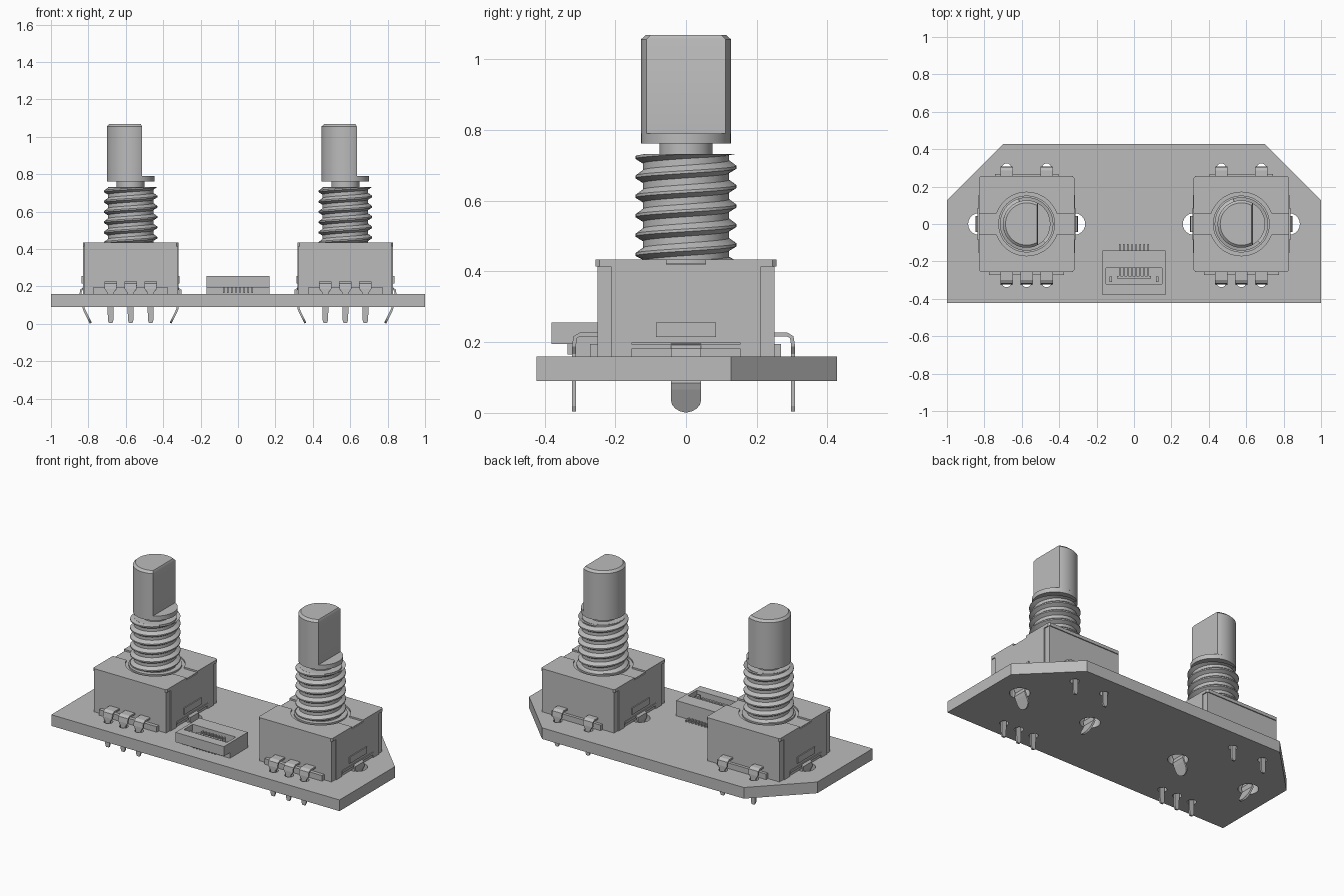
import bpy, bmesh, math
from mathutils import Vector

if "Cube" in bpy.data.objects:
    bpy.data.objects.remove(bpy.data.objects["Cube"], do_unlink=True)

grey = bpy.data.materials.new("plain_grey")
grey.use_nodes = True
COLOUR = (0.5, 0.5, 0.5, 1)
grey.diffuse_color = COLOUR
grey.node_tree.nodes["Principled BSDF"].inputs["Base Color"].default_value = COLOUR


def finish(name, bm, smooth=False):
    bmesh.ops.remove_doubles(bm, verts=bm.verts, dist=1e-5)
    bmesh.ops.recalc_face_normals(bm, faces=bm.faces)
    mesh = bpy.data.meshes.new(name)
    bm.to_mesh(mesh)
    bm.free()
    mesh.materials.append(grey)
    ob = bpy.data.objects.new(name, mesh)
    bpy.context.collection.objects.link(ob)
    bpy.context.view_layer.objects.active = ob
    if smooth:
        bpy.ops.object.select_all(action="DESELECT")
        ob.select_set(True)
        bpy.ops.object.shade_smooth_by_angle(angle=math.radians(30))
    return ob


def add_prism(bm, outline, z0, z1):
    """Extrude a flat outline upwards."""
    low = [bm.verts.new((x, y, z0)) for x, y in outline]
    face = bm.faces.new(low)
    top = bmesh.ops.extrude_face_region(bm, geom=[face])["geom"]
    verts = [v for v in top if isinstance(v, bmesh.types.BMVert)]
    bmesh.ops.translate(bm, verts=verts, vec=(0, 0, z1 - z0))
    return verts


def add_box(bm, x0, x1, y0, y1, z0, z1):
    add_prism(bm, [(x0, y0), (x1, y0), (x1, y1), (x0, y1)], z0, z1)


def arc(cx, cy, r, start, end, n):
    steps = [math.radians(start + (end - start) * i / n) for i in range(n + 1)]
    return [(cx + r * math.cos(a), cy + r * math.sin(a)) for a in steps]


def circle(cx, cy, r, n=48):
    return arc(cx, cy, r, 0, 360, n)[:-1]


def ribbon(name, base, out, path, thick=0.011):
    """Bent metal strip; path gives (distance outward, height, width)."""
    out = Vector(out)
    side = Vector((-out.y, out.x, 0))
    up = Vector((0, 0, 1))
    bm = bmesh.new()
    rings = []
    for i, (u, z, w) in enumerate(path):
        a, b = path[max(i - 1, 0)], path[min(i + 1, len(path) - 1)]
        t = Vector((b[0] - a[0], b[1] - a[1])).normalized() * thick / 2
        normal = out * -t.y + up * t.x
        mid = Vector(base) + out * u + up * z
        rings.append([bm.verts.new(mid + side * w / 2 * s + normal * n)
                      for s, n in ((-1, -1), (1, -1), (1, 1), (-1, 1))])
    for r, q in zip(rings, rings[1:]):
        for k in range(4):
            bm.faces.new((r[k], r[k - 1], q[k - 1], q[k]))
    bm.faces.new(rings[0])
    bm.faces.new(rings[-1])
    return finish(name, bm)


def thread(name, cx, z0, z1, root, crest, turns=5.5, n=40):
    """Helical screw thread, trimmed flat at both ends."""
    pitch = (z1 - z0) / turns
    profile = [(0.0, root), (0.2, root), (0.5, crest), (0.64, crest)]
    bm = bmesh.new()
    columns = []
    for i in range(n + 1):
        a = math.tau * i / n
        col = []
        for k in range(-1, int(turns) + 2):
            for frac, r in profile:
                z = z0 + pitch * (k + frac + i / n)
                z = min(max(z, z0), z1)
                col.append(bm.verts.new((cx + r * math.cos(a), r * math.sin(a), z)))
        columns.append(col)
    for c, d in zip(columns, columns[1:]):
        for j in range(len(c) - 1):
            if max(v.co.z for v in (c[j + 1], d[j + 1])) - min(c[j].co.z, d[j].co.z) > 1e-6:
                bm.faces.new((c[j], d[j], d[j + 1], c[j + 1]))
    # solid core closes the thread ends
    add_prism(bm, circle(cx, 0, root + 0.006, n), z0, z1 - 0.001)
    return finish(name, bm, True)


CENTRES = {"right": -0.574, "left": 0.574}
PITCH = 0.107
FRONT_PINS = (-PITCH, 0, PITCH)
BACK_PINS = (-PITCH, PITCH)
BOARD_TOP = 0.16

# Circuit board with clipped rear corners and drilled holes
bm = bmesh.new()
add_prism(bm, [(-1, -0.422), (1, -0.422), (1, 0.127), (0.7, 0.427), (-0.7, 0.427), (-1, 0.127)],
          0.09, BOARD_TOP)
board = finish("circuit_board", bm)
bm = bmesh.new()
for cx in CENTRES.values():
    for s in (-1, 1):
        add_prism(bm, circle(cx + s * 0.255, 0, 0.058, 24), 0, 0.3)
    for px in FRONT_PINS:
        add_prism(bm, circle(cx + px, -0.312, 0.026, 16), 0, 0.3)
    for px in BACK_PINS:
        add_prism(bm, circle(cx + px, 0.298, 0.026, 16), 0, 0.3)
cutter = finish("hole_cutter", bm)
cutter.hide_render = True
mod = board.modifiers.new("holes", "BOOLEAN")
mod.object = cutter
mod.solver = "EXACT"
bpy.context.view_layer.objects.active = board
bpy.ops.object.modifier_apply(modifier="holes")
bpy.data.objects.remove(cutter, do_unlink=True)


def encoder(tag, cx):
    # Housing block with plastic base lips
    bm = bmesh.new()
    add_box(bm, cx - 0.25, cx + 0.25, -0.25, 0.25, BOARD_TOP, 0.424)
    add_box(bm, cx - 0.2, cx + 0.2, -0.272, -0.24, BOARD_TOP, 0.195)
    add_box(bm, cx - 0.17, cx + 0.17, 0.24, 0.268, BOARD_TOP, 0.195)
    finish(tag + "_housing", bm)

    # Metal cover: two top halves around a slot and the hub, plus side skirts
    bm = bmesh.new()
    for s in (-1, 1):
        a = math.degrees(math.asin(0.055 / 0.17))
        rim = arc(0, 0, 0.17, 180 - a, a, 28)
        outline = [(-0.256, 0.055)] + rim + [(0.256, 0.055), (0.256, 0.245), (0.246, 0.256),
                                             (-0.246, 0.256), (-0.256, 0.245)]
        add_prism(bm, [(cx + x, s * y) for x, y in outline], 0.414, 0.434)
        x0, x1 = sorted((cx + s * 0.24, cx + s * 0.256))
        add_box(bm, x0, x1, -0.212, 0.212, 0.197, 0.42)
        for y in (-0.183, 0.183):
            add_box(bm, x0, x1, y - 0.029, y + 0.029, BOARD_TOP, 0.197)
        # pressed ridge and foot flange
        x0, x1 = sorted((cx + s * 0.25, cx + s * 0.262))
        add_box(bm, x0, x1, -0.085, 0.085, 0.215, 0.256)
        x0, x1 = sorted((cx + s * 0.24, cx + s * 0.258))
        add_box(bm, x0, x1, -0.155, 0.155, 0.18, 0.195)
    finish(tag + "_cover", bm)

    # Hub, threaded bushing and neck
    bm = bmesh.new()
    add_prism(bm, circle(cx, 0, 0.152), 0.42, 0.434)
    finish(tag + "_hub", bm, True)
    thread(tag + "_bushing_thread", cx, 0.43, 0.732, 0.116, 0.143)
    bm = bmesh.new()
    add_prism(bm, circle(cx, 0, 0.075), 0.72, 0.77)
    finish(tag + "_shaft_neck", bm, True)

    # Shaft: round collar, then a D section with a bevelled tip
    bm = bmesh.new()
    add_prism(bm, circle(cx, 0, 0.127), 0.762, 0.79)
    half = math.degrees(math.acos(0.061 / 0.127))
    tip = add_prism(bm, arc(cx, 0, 0.127, half, 360 - half, 40), 0.79, 1.056)
    cap = next(f for f in tip[0].link_faces if all(v in tip for v in f.verts))
    cap_verts = bmesh.ops.extrude_face_region(bm, geom=[cap])["geom"]
    for v in cap_verts:
        if isinstance(v, bmesh.types.BMVert):
            k = 0.113 / 0.127
            v.co.y *= k
            v.co.x = min(cx + (v.co.x - cx) * k, cx + 0.061)
            v.co.z += 0.013
    bmesh.ops.delete(bm, geom=[cap], context="FACES_ONLY")
    finish(tag + "_shaft", bm, True)

    # Solder pins and bent retaining legs
    def pin(name, x, s, reach):
        ribbon(name, (cx + x, 0, 0), (0, s, 0),
               [(0.24, 0.222, 0.066), (reach - 0.018, 0.222, 0.066), (reach - 0.004, 0.214, 0.066),
                (reach, 0.188, 0.064), (reach, 0.166, 0.034), (reach, 0.02, 0.03),
                (reach, 0.004, 0.018)])
    for i, x in enumerate(FRONT_PINS):
        pin(f"{tag}_front_pin_{i + 1}", x, -1, 0.317)
    for i, x in enumerate(BACK_PINS):
        pin(f"{tag}_back_pin_{i + 1}", x, 1, 0.303)
    for s, side in ((-1, "right"), (1, "left")):
        leg = [(0.248, 0.192, 0.086), (0.266, 0.18, 0.086), (0.268, 0.155, 0.086),
               (0.246, 0.11, 0.086), (0.252, 0.085, 0.086), (0.245, 0.068, 0.086)]
        leg += [(0.231 - 0.018 * math.sin(a), 0.04 - 0.036 * math.sin(a), 0.086 * math.cos(a))
                for a in (0, 0.4, 0.8, 1.2, 1.45)]
        ribbon(f"{tag}_{side}_leg", (cx, 0, 0), (s, 0, 0), leg)


for tag, cx in CENTRES.items():
    encoder(tag + "_encoder", cx)

# Ribbon connector: stepped base, open frame and contact tongue
bm = bmesh.new()
add_box(bm, -0.168, 0.168, -0.32, -0.143, BOARD_TOP, 0.2)
for s in (-1, 1):
    x0, x1 = sorted((s * 0.15, s * 0.168))
    add_box(bm, x0, x1, -0.38, -0.143, 0.195, 0.256)
    x0, x1 = sorted((s * 0.118, s * 0.132))
    add_box(bm, x0, x1, -0.31, -0.28, 0.195, 0.24)
add_box(bm, -0.15, 0.15, -0.38, -0.322, 0.195, 0.256)
add_box(bm, -0.15, 0.15, -0.235, -0.143, 0.195, 0.256)
add_box(bm, -0.09, 0.09, -0.292, -0.278, 0.195, 0.24)
finish("connector_body", bm)

bm = bmesh.new()
for i in range(8):
    x = (i - 3.5) * 0.0214
    add_box(bm, x - 0.004, x + 0.004, -0.278, -0.235, 0.195, 0.235)
    add_box(bm, x - 0.004, x + 0.004, -0.145, -0.108, BOARD_TOP, 0.172)
    add_box(bm, x - 0.004, x + 0.004, -0.335, -0.31, 0.165, 0.2)
finish("connector_contacts", bm)
